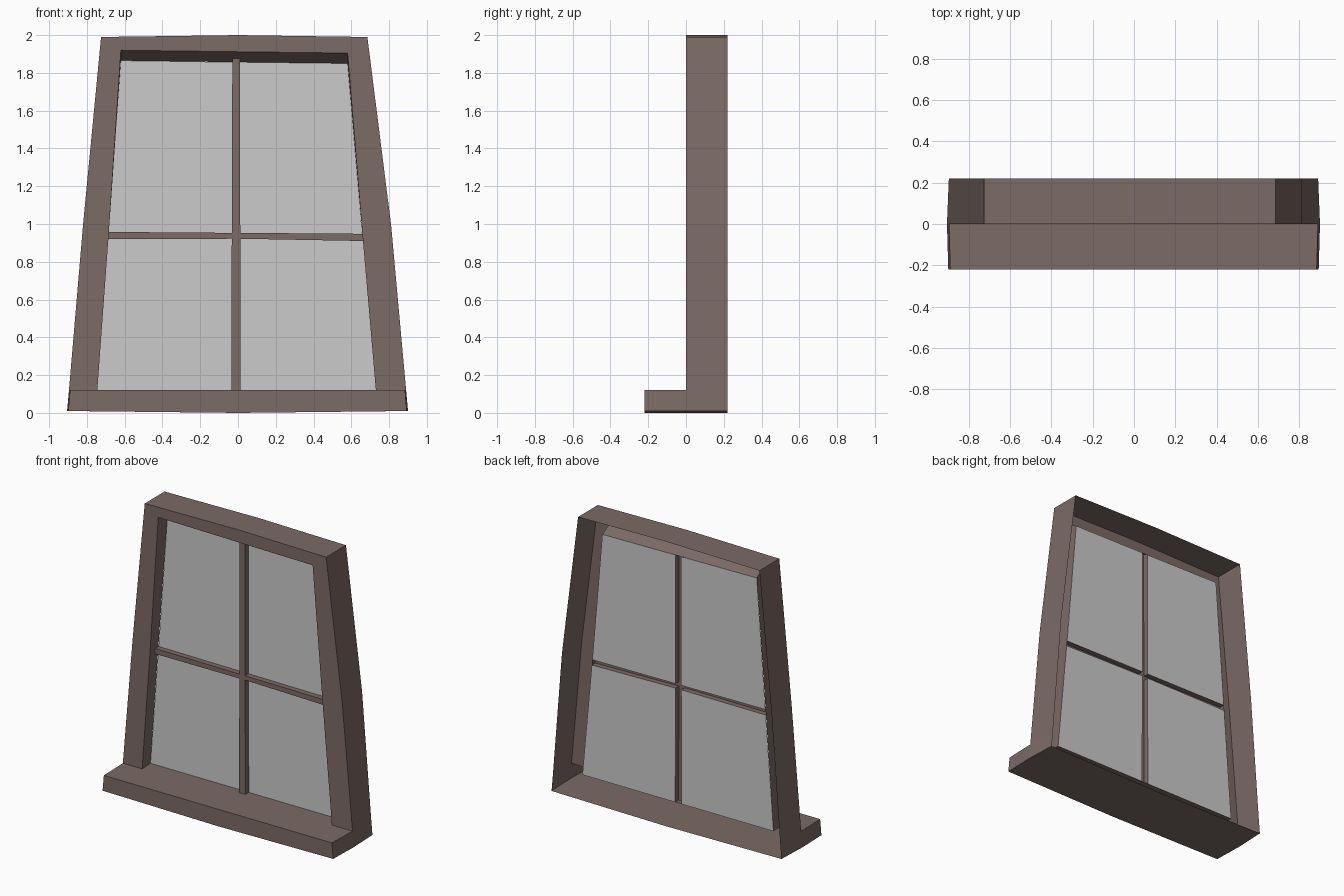
import bpy, bmesh

if "Cube" in bpy.data.objects:
    bpy.data.objects.remove(bpy.data.objects["Cube"])

brown = bpy.data.materials.new("brown_paint")
brown.diffuse_color = (0.2, 0.145, 0.13, 1)
brown.use_nodes = True
brown.node_tree.nodes["Principled BSDF"].inputs["Base Color"].default_value = brown.diffuse_color


def build(name, faces, mat=None):
    """Make one flat-shaded object from a list of polygons."""
    bm = bmesh.new()
    for f in faces:
        bm.faces.new([bm.verts.new(p) for p in f])
    bmesh.ops.remove_doubles(bm, verts=bm.verts, dist=0.0005)
    bmesh.ops.recalc_face_normals(bm, faces=bm.faces)
    me = bpy.data.meshes.new(name)
    bm.to_mesh(me)
    bm.free()
    if mat:
        me.materials.append(mat)
    ob = bpy.data.objects.new(name, me)
    bpy.context.collection.objects.link(ob)
    return ob


def at(path, y):
    """Place an (x, z) path at depth y."""
    return [(x, y, z) for x, z in path]


def loft(a, b, closed=False):
    """Quads between two matching paths."""
    n = len(a)
    return [[a[i], a[(i + 1) % n], b[(i + 1) % n], b[i]]
            for i in range(n if closed else n - 1)]


BACK, FRONT, SILL, GLASS, BAR = 0.22, 0.0, -0.22, 0.1, 0.062

# Frame: a crooked hollow surround, open at the back
outer = [(-0.895, 0.12), (-0.82, 1.0), (-0.725, 1.99), (0, 2.0),
         (0.685, 1.99), (0.81, 1.0), (0.89, 0.12)]
base = [(0.90, 0.01), (0, 0), (-0.905, 0.01)]
inner = [(-0.745, 0.12), (-0.685, 0.94), (-0.62, 1.92), (-0.01, 1.912),
         (0.58, 1.905), (0.66, 0.93), (0.73, 0.12)]
pane_edge = [(-0.75, 0.12), (-0.69, 0.94), (-0.62, 1.865), (-0.01, 1.857),
             (0.58, 1.85), (0.66, 0.93), (0.735, 0.12)]
ring = outer + base
back = [(x * 0.99 if z < 0.5 else x, z) for x, z in ring]
frame = loft(at(ring, FRONT), at(back, BACK), True)
frame += loft(at(outer, FRONT), at(inner, FRONT))
frame += loft(at(inner, FRONT), at(pane_edge, GLASS), True)
build("window_frame", frame, brown)

# Sill: hollow ledge in front of the frame
ledge = [outer[-1]] + base + [outer[0]]
nose = [(x * 0.993, z) for x, z in ledge]
sill = loft(at(nose, SILL), at(ledge, FRONT), True) + [at(nose, SILL)]
build("window_sill", sill, brown)

# Grid of pane corners: rows from bottom to top, columns from left to right
rows = [
    [(-0.75, 0.12), (-0.035, 0.12), (0.014, 0.12), (0.735, 0.12)],
    [(-0.69, 0.92), (-0.033, 0.922), (0.012, 0.922), (0.662, 0.91)],
    [(-0.687, 0.958), (-0.033, 0.953), (0.012, 0.953), (0.658, 0.948)],
    [(-0.62, 1.865), (-0.03, 1.857), (0.01, 1.857), (0.58, 1.85)],
]


def bar_point(r, c):
    x, z = rows[r][c]
    return (x, BAR, z + (0.02 if r == 3 else 0))


def glass_point(r, c):
    x, z = rows[r][c]
    return (x, GLASS, z)


# Panes fill the even cells, glazing bars are open channels on the rest
panes, bars = [], []
for r in range(3):
    for c in range(3):
        cell = [(r, c), (r, c + 1), (r + 1, c + 1), (r + 1, c)]
        if r % 2 or c % 2:
            bars.append([bar_point(*k) for k in cell])
            continue
        panes.append([glass_point(*k) for k in cell])
        for i in range(4):
            p, q = cell[i], cell[(i + 1) % 4]
            on_rim = any(p[k] == q[k] and p[k] in (0, 3) for k in (0, 1))
            if not on_rim:
                bars.append([bar_point(*p), bar_point(*q),
                             glass_point(*q), glass_point(*p)])
build("glazing_bars", bars, brown)
build("glass_panes", panes)
